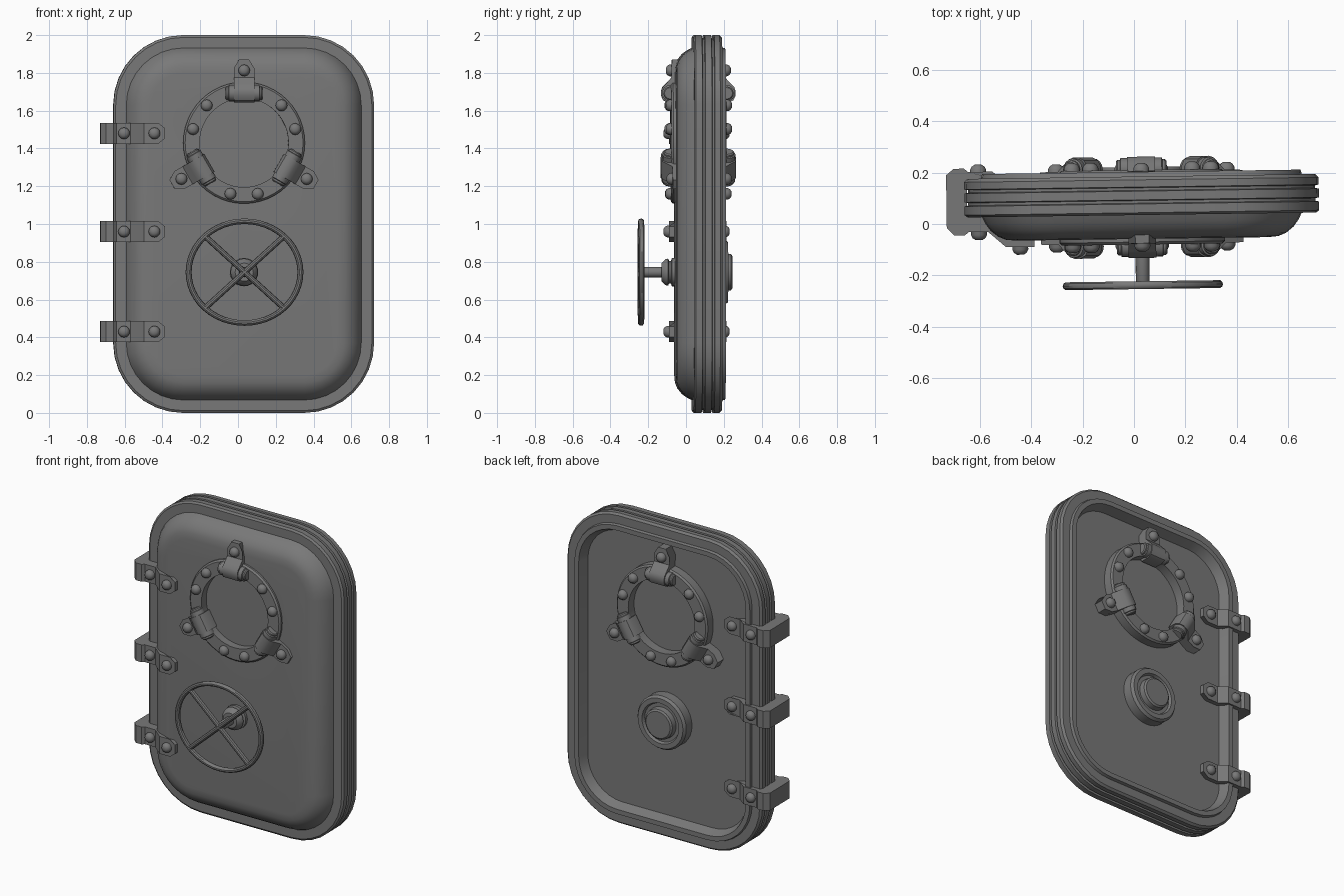
import bpy, bmesh
from math import sin, cos, pi, radians
from mathutils import Matrix, Vector

cube = bpy.data.objects.get("Cube")
if cube:
    bpy.data.objects.remove(cube)

CX = 0.03          # door centre line
FRONT, BACK = -0.055, 0.185
IDENT = Matrix.Identity(4)

steel = bpy.data.materials.new("dark grey steel")
steel.use_nodes = True
GREY = (0.19, 0.19, 0.19, 1)
steel.diffuse_color = GREY
steel.node_tree.nodes["Principled BSDF"].inputs["Base Color"].default_value = GREY
parts = []


def finish(bm, name, matrix=IDENT):
    bm.transform(matrix)
    bmesh.ops.recalc_face_normals(bm, faces=bm.faces)
    mesh = bpy.data.meshes.new(name)
    bm.to_mesh(mesh)
    bm.free()
    mesh.materials.append(steel)
    ob = bpy.data.objects.new(name, mesh)
    bpy.context.collection.objects.link(ob)
    parts.append(ob)
    return ob


def loft(name, loops, closed=False, matrix=IDENT):
    """Skin a list of point loops; cap both ends unless closed."""
    bm = bmesh.new()
    rings = [[bm.verts.new(p) for p in loop] for loop in loops]
    pairs = list(zip(rings, rings[1:]))
    if closed:
        pairs.append((rings[-1], rings[0]))
    else:
        bm.faces.new(rings[0])
        bm.faces.new(rings[-1])
    for a, b in pairs:
        for i in range(len(a)):
            j = (i + 1) % len(a)
            bm.faces.new((a[i], a[j], b[j], b[i]))
    return finish(bm, name, matrix)


def lathe(name, profile, matrix=IDENT, sides=24, closed=False):
    """Turn (radius, height) points around the local y axis."""
    turn = [2 * pi * i / sides for i in range(sides)]
    return loft(name, [[(r * cos(t), h, r * sin(t)) for t in turn] for r, h in profile],
                closed, matrix)


def strap(name, profile, half, tip, tip_scale, matrix=IDENT):
    """Extrude a side profile along z and narrow its tip."""
    def side(s):
        return [(x, y, s * half * (tip_scale if x > tip else 1)) for x, y in profile]
    return loft(name, [side(-1), side(1)], matrix=matrix)


def at(x, y, z, out=1):
    """Frame at a point; out=-1 makes local +y face the front."""
    return Matrix.Translation((x, y, z)) @ Matrix.Diagonal((1, out, 1, 1))


def bolt(name, matrix):
    lathe(name, [(.031, -.03), (.031, .01), (.025, .022), (.013, .03)], matrix, 12)


def rounded_rect(inset, y, w=.69, h=1.0, r=.37, seg=8):
    pts = []
    r -= inset
    for k, (sx, sz) in enumerate([(1, 1), (-1, 1), (-1, -1), (1, -1)]):
        for i in range(seg + 1):
            t = (k + i / seg) * pi / 2
            pts.append((CX + sx * (w - inset - r) + r * cos(t), y,
                        1 + sz * (h - inset - r) + r * sin(t)))
    return pts


# Door leaf: domed front, grooved rim, raised lip and recessed back
profile = [(.20, -.058), (.16, -.054), (.13, -.042), (.10, -.018), (.08, .01), (.068, .035),
           (.012, .035), (0, .044)]
for groove in (.078, .128):
    profile += [(0, groove), (.014, groove + .003), (.014, groove + .013), (0, groove + .016)]
profile += [(0, .172), (.012, .185), (.065, .185), (.07, .203), (.10, .203), (.125, .145)]
door = loft("door_leaf", [rounded_rect(d, y) for d, y in profile])

# Porthole opening
cutter = lathe("porthole_cutter", [(.28, -.3), (.28, .4)], at(CX, 0, 1.43), 48)
cutter.hide_render = True
cut = door.modifiers.new("porthole", "BOOLEAN")
cut.object = cutter
cut.solver = "EXACT"
bpy.context.view_layer.objects.active = door
bpy.ops.object.modifier_apply(modifier=cut.name)
parts.remove(cutter)
bpy.data.objects.remove(cutter)

# Porthole ring and pane
hole = at(CX, 0, 1.43)
lathe("porthole_ring", [(.235, -.08), (.312, -.08), (.322, -.07), (.322, .2), (.312, .21),
                        (.235, .21)], hole, 48, closed=True)
lathe("porthole_pane", [(.245, -.03), (.245, .15)], hole, 48)

# Porthole rivets and swing clamps, on both faces
clamp = [(.44, -.045), (.44, .02), (.395, .022), (.345, .022), (.315, .05), (.295, .07),
         (.275, .077), (.25, .077), (.225, .065), (.212, .04), (.212, -.02), (.395, -.045)]
for label, y, out in (("front", FRONT, -1), ("back", BACK, 1)):
    for i in range(3):
        for off in (-15, 15):
            a = radians(30 + 120 * i + off)
            bolt(label + "_ring_rivet", at(CX + .28 * cos(a), y + out * .025,
                                           1.43 + .28 * sin(a), out))
        spin = (Matrix.Translation((CX, y, 1.43))
                @ Matrix.Rotation(-radians(90 + 120 * i), 4, "Y")
                @ Matrix.Diagonal((1, out, 1, 1)))
        strap(label + "_clamp", clamp, .054, .42, .5, spin)
        bolt(label + "_clamp_bolt", spin @ at(.383, .022, 0))
        # Hinge pin lies across the clamp
        pin = spin @ Matrix.Translation((.262, .03, 0)) @ Matrix.Rotation(pi / 2, 4, "X")
        lathe(label + "_clamp_pin", [(.03, -.098), (.036, -.092), (.036, -.083), (.043, -.08),
                                     (.043, .08), (.036, .083), (.036, .092), (.03, .098)],
              pin, 16)

# Hinges wrapping the door edge
hinge = [(-.73, -.005), (-.70, -.035), (-.66, -.035), (-.645, -.022), (-.57, -.022),
         (-.50, -.083), (-.425, -.083), (-.39, -.083), (-.39, -.045), (-.425, -.045),
         (-.50, -.04), (-.57, .04), (-.65, .04), (-.65, .18), (-.56, .18), (-.51, .14),
         (-.425, .14), (-.39, .14), (-.39, .172), (-.425, .172), (-.50, .172), (-.55, .212),
         (-.645, .212), (-.66, .225), (-.70, .225), (-.73, .20)]
for z in (.43, .96, 1.48):
    strap("hinge", hinge, .056, -.41, .5, Matrix.Translation((0, 0, z)))
    for x, front_y, back_y in ((-.605, -.024, .21), (-.445, -.083, .17)):
        bolt("hinge_front_bolt", at(x, front_y, z, -1))
        bolt("hinge_back_bolt", at(x, back_y, z))

# Handwheel: hub, shaft, rim and crossed spokes
WZ, WY = .745, -.238
lathe("wheel_hub", [(.075, -.04), (.075, -.075), (.06, -.08), (.06, -.09), (.072, -.095),
                    (.068, -.11), (.048, -.13)], at(CX, 0, WZ))
lathe("wheel_shaft", [(.027, -.1), (.027, WY + .01), (.018, WY - .008)], at(CX, 0, WZ), 16)
squash = at(CX, WY, WZ) @ Matrix.Diagonal((1, 1, .91, 1))
rim = [(.296 + .016 * cos(2 * pi * i / 10), .016 * sin(2 * pi * i / 10)) for i in range(10)]
lathe("wheel_rim", rim, squash, 48, closed=True)
for tilt in (45, -45):
    lathe("wheel_spoke", [(.016, -.293), (.016, .293)],
          squash @ Matrix.Rotation(radians(tilt), 4, "Y") @ Matrix.Rotation(pi / 2, 4, "X"), 10)

# Back boss behind the handwheel
lathe("back_boss", [(.172, .13), (.172, .205), (.16, .222), (.13, .222), (.122, .205),
                    (.1, .205), (.096, .238), (.085, .246)], at(CX, 0, WZ), 32)

# Slight swing of the whole door, then smooth shading
pivot = Matrix.Translation((CX, .08, 0))
swing = pivot @ Matrix.Rotation(.014, 4, "Z") @ pivot.inverted()
bpy.ops.object.select_all(action="DESELECT")
for ob in parts:
    ob.data.transform(swing)
    ob.select_set(True)
bpy.context.view_layer.objects.active = door
bpy.ops.object.shade_smooth_by_angle(angle=radians(35))
